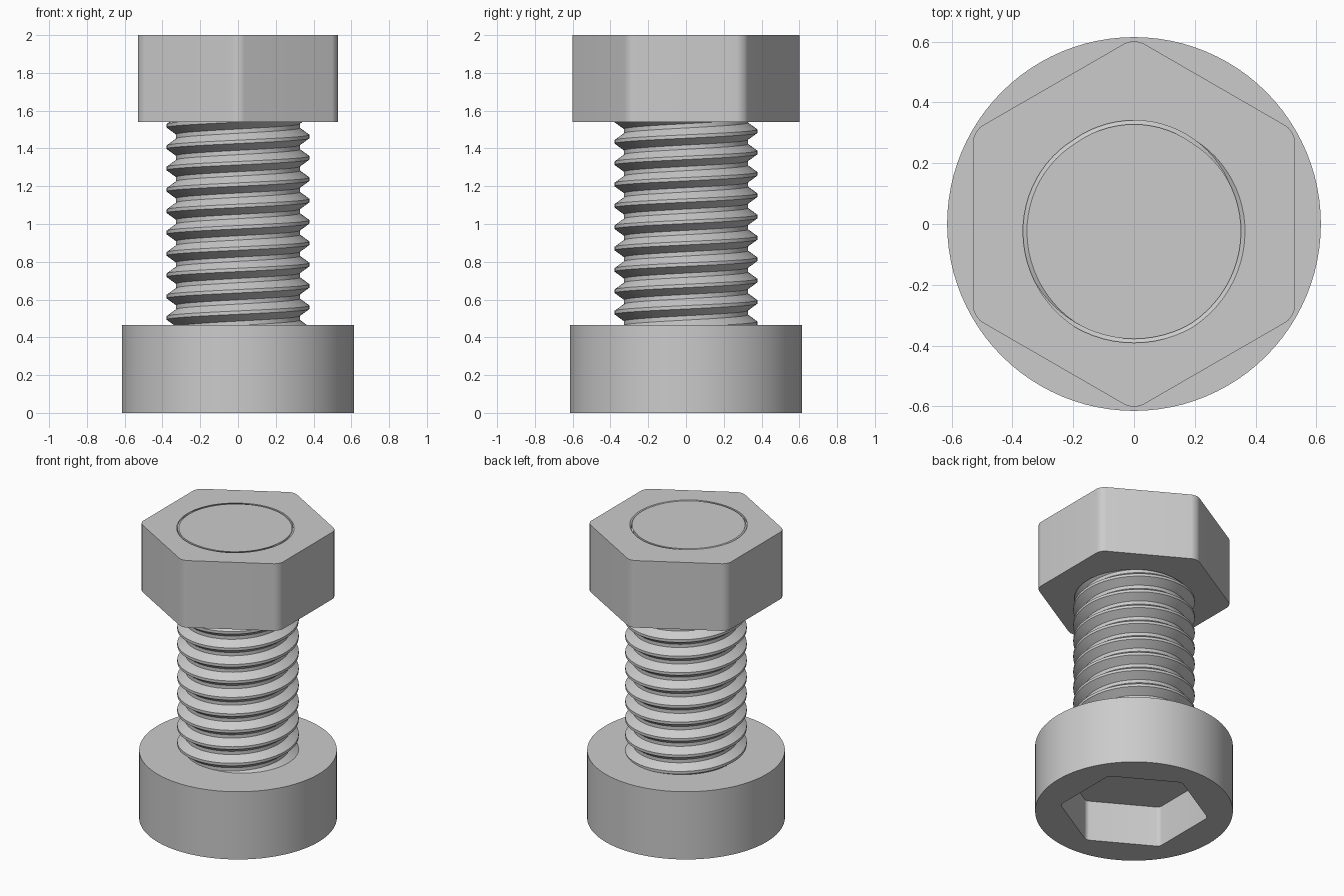
import bpy, bmesh, math

cube = bpy.data.objects.get("Cube")
if cube:
    bpy.data.objects.remove(cube)

PITCH = 0.113
ROOT, CREST = 0.328, 0.378
TOP, HEAD_TOP, NUT_BOTTOM = 2.0, 0.465, 1.54
# One thread turn: (fraction of pitch from the crest centre, radius)
PROFILE = [(0.08, CREST), (0.40, ROOT), (0.60, ROOT), (0.92, CREST)]

steel = bpy.data.materials.new("steel_grey")
steel.use_nodes = True
steel.diffuse_color = (0.6, 0.6, 0.6, 1)
bsdf = next(n for n in steel.node_tree.nodes if n.type == 'BSDF_PRINCIPLED')
bsdf.inputs["Base Color"].default_value = steel.diffuse_color


def make_object(name, bm):
    bmesh.ops.recalc_face_normals(bm, faces=bm.faces)
    mesh = bpy.data.meshes.new(name)
    bm.to_mesh(mesh)
    bm.free()
    obj = bpy.data.objects.new(name, mesh)
    bpy.context.collection.objects.link(obj)
    return obj


def prism(name, sides, radius, low, high, rounding=0.0):
    """Upright prism with a corner on the y axis and optional rounded corners."""
    bm = bmesh.new()
    ring = [math.pi / 2 + math.tau * i / sides for i in range(sides)]
    base = bm.faces.new([bm.verts.new((radius * math.cos(a), radius * math.sin(a), low))
                         for a in ring])
    out = bmesh.ops.extrude_face_region(bm, geom=[base], use_keep_orig=True)
    for v in out["geom"]:
        if isinstance(v, bmesh.types.BMVert):
            v.co.z = high
    if rounding:
        upright = [e for e in bm.edges if abs(e.verts[0].co.z - e.verts[1].co.z) > 0.01]
        bmesh.ops.bevel(bm, geom=upright, offset=rounding, segments=8,
                        profile=0.5, affect='EDGES')
    return make_object(name, bm)


def thread_radius(z, angle):
    """Radius of the right-hand thread, with a crest facing the front at the top."""
    f = ((z - TOP) / PITCH - (angle / math.tau - 0.75)) % 1.0
    d = min(f, 1 - f)
    t = min(max((d - 0.08) / 0.32, 0), 1)
    return CREST + (ROOT - CREST) * t


def threaded_rod(name, low, high, gap=0.0, steps=72):
    """Closed rod whose edges follow the helix and whose ends are cut flat."""
    bm = bmesh.new()
    turns = int((high - low) / PITCH) + 4
    start = TOP - PITCH * (math.ceil((TOP - low) / PITCH) + 2)
    columns = []
    for j in range(steps + 1):
        angle = math.tau * j / steps
        column = []
        for k in range(turns):
            for f, radius in PROFILE:
                z = start + PITCH * (k + f + j / steps - 0.75)
                if z < low or z > high:
                    z = min(max(z, low), high)
                    radius = thread_radius(z, angle)
                r = radius + gap
                column.append(bm.verts.new((r * math.cos(angle), r * math.sin(angle), z)))
        columns.append(column)
    for a, b in zip(columns, columns[1:]):
        for i in range(len(a) - 1):
            bm.faces.new((a[i], b[i], b[i + 1], a[i + 1]))
    bmesh.ops.remove_doubles(bm, verts=bm.verts, dist=0.0002)
    bmesh.ops.holes_fill(bm, edges=[e for e in bm.edges if e.is_boundary], sides=0)
    return make_object(name, bm)


def cut(target, cutter):
    cutter.hide_render = True
    mod = target.modifiers.new("cut", 'BOOLEAN')
    mod.operation = 'DIFFERENCE'
    mod.solver = 'EXACT'
    mod.object = cutter
    bpy.context.view_layer.objects.active = target
    bpy.ops.object.modifier_apply(modifier=mod.name)
    bpy.data.objects.remove(cutter)


# Round bolt head with a hexagonal socket underneath
head = prism("bolt_head", 96, 0.615, 0, HEAD_TOP)
cut(head, prism("socket_cutter", 6, 0.465, -0.1, 0.28, 0.02))

# Threaded shank, running from inside the head to the top of the nut
shank = threaded_rod("threaded_shank", HEAD_TOP - 0.05, TOP)

# Hex nut with a matching threaded bore and a thin clearance
nut = prism("hex_nut", 6, 0.53 / math.cos(math.pi / 6), NUT_BOTTOM, TOP, 0.038)
cut(nut, threaded_rod("bore_cutter", NUT_BOTTOM - 0.05, TOP + 0.05, gap=0.013))

for part in (head, shank, nut):
    part.data.materials.clear()
    part.data.materials.append(steel)
    for face in part.data.polygons:
        face.material_index = 0
    bpy.ops.object.select_all(action='DESELECT')
    part.select_set(True)
    bpy.context.view_layer.objects.active = part
    bpy.ops.object.shade_smooth_by_angle(angle=math.radians(25))
